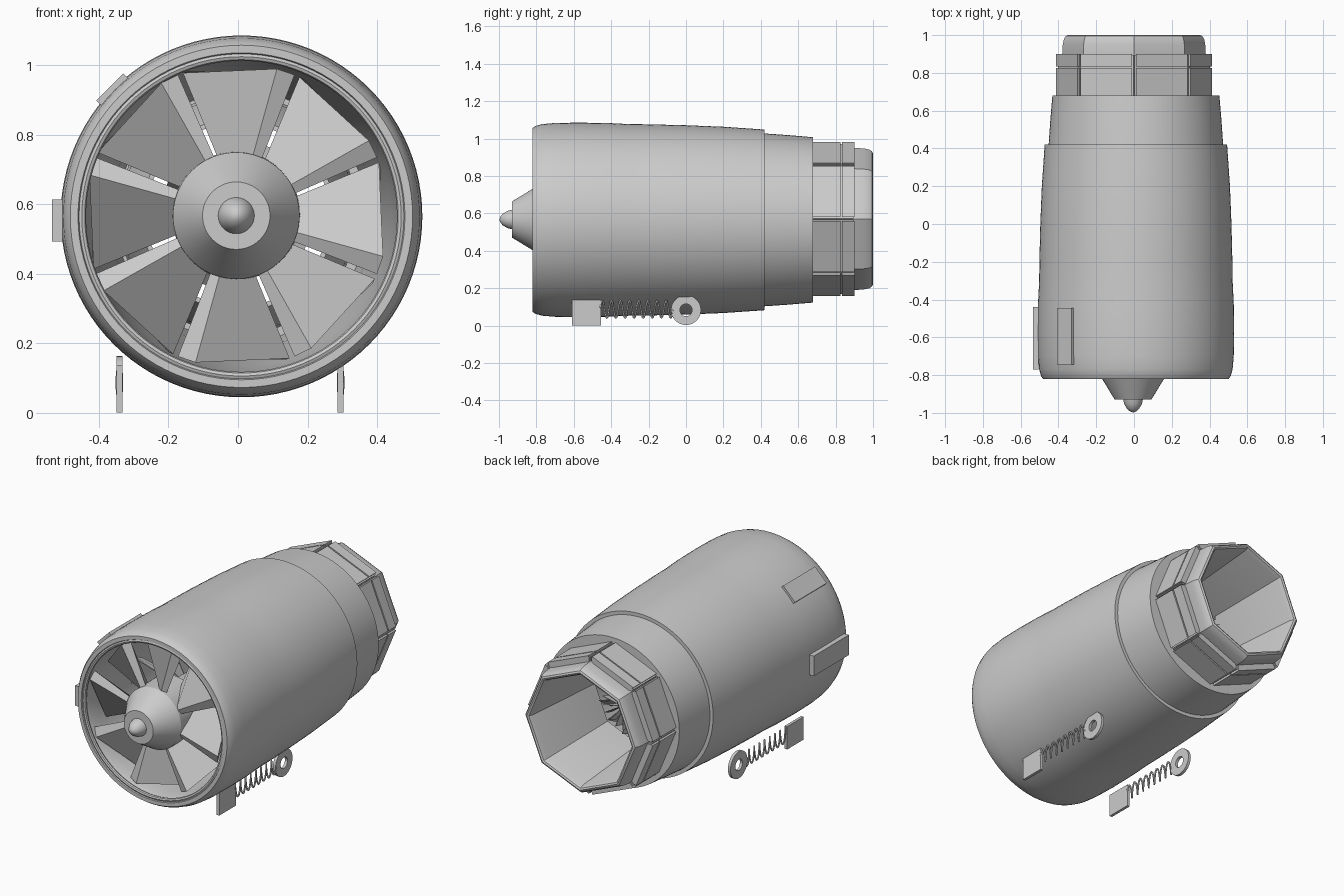
import bpy, bmesh, math
from mathutils import Vector

if "Cube" in bpy.data.objects:
    bpy.data.objects.remove(bpy.data.objects["Cube"])

AX, AZ = -0.005, 0.567      # rotor and nozzle axis
NX, NZ = 0.01, 0.565        # nacelle axis


def finish(name, bm, smooth=True):
    bmesh.ops.recalc_face_normals(bm, faces=bm.faces)
    me = bpy.data.meshes.new(name)
    bm.to_mesh(me)
    bm.free()
    ob = bpy.data.objects.new(name, me)
    bpy.context.collection.objects.link(ob)
    if smooth:
        bpy.ops.object.select_all(action='DESELECT')
        ob.select_set(True)
        bpy.context.view_layer.objects.active = ob
        bpy.ops.object.shade_smooth_by_angle(angle=math.radians(30))
    return ob


def lathe(name, profile, segs, cx, cz, closed=True, smooth=True):
    """Revolve (y, r) points about an axis parallel to y."""
    bm = bmesh.new()
    rings = []
    for y, r in profile:
        if r == 0:
            rings.append([bm.verts.new((cx, y, cz))] * segs)
        else:
            rings.append([bm.verts.new((cx + r * math.cos(math.tau * i / segs), y,
                                        cz + r * math.sin(math.tau * i / segs)))
                          for i in range(segs)])
    pairs = list(zip(rings, rings[1:])) + ([(rings[-1], rings[0])] if closed else [])
    for a, b in pairs:
        for i in range(segs):
            j = (i + 1) % segs
            vs = list(dict.fromkeys((a[i], a[j], b[j], b[i])))
            if len(vs) > 2:
                bm.faces.new(vs)
    return finish(name, bm, smooth)


def blade_ring(name, count, start, r0, r1, root, tip):
    """Repeat a blade whose root and tip sections are lists of (degrees, y)."""
    bm = bmesh.new()
    n = len(root)
    for k in range(count):
        base = math.radians(start) + math.tau * k / count
        rows = []
        for r, sec in ((r0, root), (r1, tip)):
            rows.append([bm.verts.new((AX + r * math.cos(base + math.radians(d)), y,
                                       AZ + r * math.sin(base + math.radians(d))))
                         for d, y in sec])
        for i in range(n):
            j = (i + 1) % n
            bm.faces.new((rows[0][i], rows[0][j], rows[1][j], rows[1][i]))
        bm.faces.new(rows[0])
        bm.faces.new(rows[1])
    return finish(name, bm, False)


def box(name, loc, size, roty=0):
    bm = bmesh.new()
    bmesh.ops.create_cube(bm, size=1)
    bmesh.ops.scale(bm, vec=Vector(size), verts=bm.verts)
    ob = finish(name, bm, False)
    ob.location = loc
    ob.rotation_euler.y = roty
    return ob


# Nacelle shell with rounded inlet lip and stepped rear
lathe("nacelle", [
    (-0.82, 0.47), (-0.82, 0.492), (-0.805, 0.502), (-0.77, 0.512), (-0.70, 0.518),
    (-0.58, 0.52), (-0.42, 0.518), (-0.30, 0.512), (-0.2, 0.511), (0.0, 0.506),
    (0.2, 0.498), (0.42, 0.483), (0.42, 0.462), (0.55, 0.453), (0.68, 0.442),
    (0.68, 0.36), (0.40, 0.38), (0.0, 0.43), (-0.5, 0.45), (-0.70, 0.447),
    (-0.77, 0.452), (-0.80, 0.46)], 96, NX, NZ)
# Raised bead just inside the inlet
lathe("inlet_ring", [(-0.805 + 0.012 * math.sin(t * math.tau / 8),
                      0.459 + 0.012 * math.cos(t * math.tau / 8)) for t in range(8)],
      96, NX, NZ)

# Stepped spinner
lathe("spinner", [(-0.60, 0), (-0.60, 0.185), (-0.79, 0.182), (-0.93, 0.097), (-0.93, 0.052),
                  (-0.955, 0.046), (-0.98, 0.031), (-0.993, 0.015), (-0.998, 0)],
      48, AX, AZ, False)

# Main fan: eight wide wedge blades
blade_ring("fan_blades", 8, 22.5, 0.165, 0.438,
           [(-2, -0.77), (7, -0.785), (40, -0.65), (38, -0.62)],
           [(0, -0.765), (7, -0.785), (43, -0.65), (41, -0.62)])

# Inner shaft, compressor vanes and turbine
lathe("core_shaft", [(-0.6, 0), (-0.6, 0.13), (0.3, 0.1), (0.55, 0.04), (0.64, 0)],
      24, AX, AZ, False)
blade_ring("compressor_vanes", 16, 5, 0.11, 0.41,
           [(0, -0.42), (2, -0.42), (10, -0.32), (8, -0.32)],
           [(0, -0.42), (1, -0.42), (8, -0.32), (7, -0.32)])
blade_ring("turbine_blades", 12, 0, 0.05, 0.22,
           [(0, 0.44), (6, 0.44), (16, 0.52), (10, 0.52)],
           [(0, 0.44), (1, 0.44), (17, 0.52), (16, 0.52)])
blade_ring("exhaust_vanes", 18, 4, 0.03, 0.14,
           [(0, 0.55), (6, 0.55), (10, 0.60), (4, 0.60)],
           [(0, 0.55), (1, 0.55), (8, 0.60), (7, 0.60)])

# Octagonal exhaust nozzle with rounded rim
lathe("exhaust_nozzle", [(0.62, 0.365), (0.90, 0.38), (0.95, 0.377), (0.98, 0.371),
                         (0.995, 0.361), (1.0, 0.35), (0.995, 0.34), (0.97, 0.33),
                         (0.45, 0.285), (0.45, 0.30)], 8, 0, 0.57)

# Eight flat nozzle flaps, each in a long and a short plate
for label, y0, y1, ro in (("long", 0.67, 0.826, 0.412), ("short", 0.834, 0.90, 0.412),
                          ("backing", 0.67, 0.895, 0.402)):
    gap = 0.4 if label == "backing" else 1.6
    bm = bmesh.new()
    for k in range(8):
        rows = []
        for y in (y0, y1):
            rows.append([bm.verts.new((r * math.cos(math.radians(d)), y,
                                       0.57 + r * math.sin(math.radians(d))))
                         for r, d in ((0.37, 45 * k + gap), (ro, 45 * k + gap),
                                      (ro, 45 * k + 45 - gap), (0.37, 45 * k + 45 - gap))])
        for i in range(4):
            j = (i + 1) % 4
            bm.faces.new((rows[0][i], rows[0][j], rows[1][j], rows[1][i]))
        bm.faces.new(rows[0])
        bm.faces.new(rows[1])
    finish("nozzle_flaps_" + label, bm, False)

# Two flat mounts: block, coil and eyelet
for side, x in (("left", -0.341), ("right", 0.295)):
    box("mount_block_" + side, (x, -0.532, 0.069), (0.017, 0.155, 0.136))
    eye = lathe("mount_eyelet_" + side, [(-0.0085, 0.033), (-0.0085, 0.08),
                                         (0.0085, 0.08), (0.0085, 0.033)], 32, 0, 0)
    eye.rotation_euler.z = math.pi / 2
    eye.location = (x, 0, 0.083)
    cu = bpy.data.curves.new("mount_coil_" + side, 'CURVE')
    cu.dimensions = '3D'
    cu.bevel_depth = 0.005
    cu.bevel_resolution = 1
    sp = cu.splines.new('POLY')
    n = 8 * 16
    sp.points.add(n)
    for i in range(n + 1):
        a = math.tau * i / 16
        sp.points[i].co = (x + 0.006 * math.cos(a), -0.46 + 0.39 * i / n,
                           0.087 + 0.046 * math.sin(a), 1)
    coil = bpy.data.objects.new("mount_coil_" + side, cu)
    bpy.context.collection.objects.link(coil)
    bpy.ops.object.select_all(action='DESELECT')
    coil.select_set(True)
    bpy.context.view_layer.objects.active = coil
    bpy.ops.object.convert(target='MESH')

# Blank plates on the left side
box("side_plate", (-0.52, -0.605, 0.553), (0.03, 0.33, 0.12))
box("upper_plate", (-0.36, -0.595, 0.928), (0.024, 0.30, 0.11), math.radians(-135))
